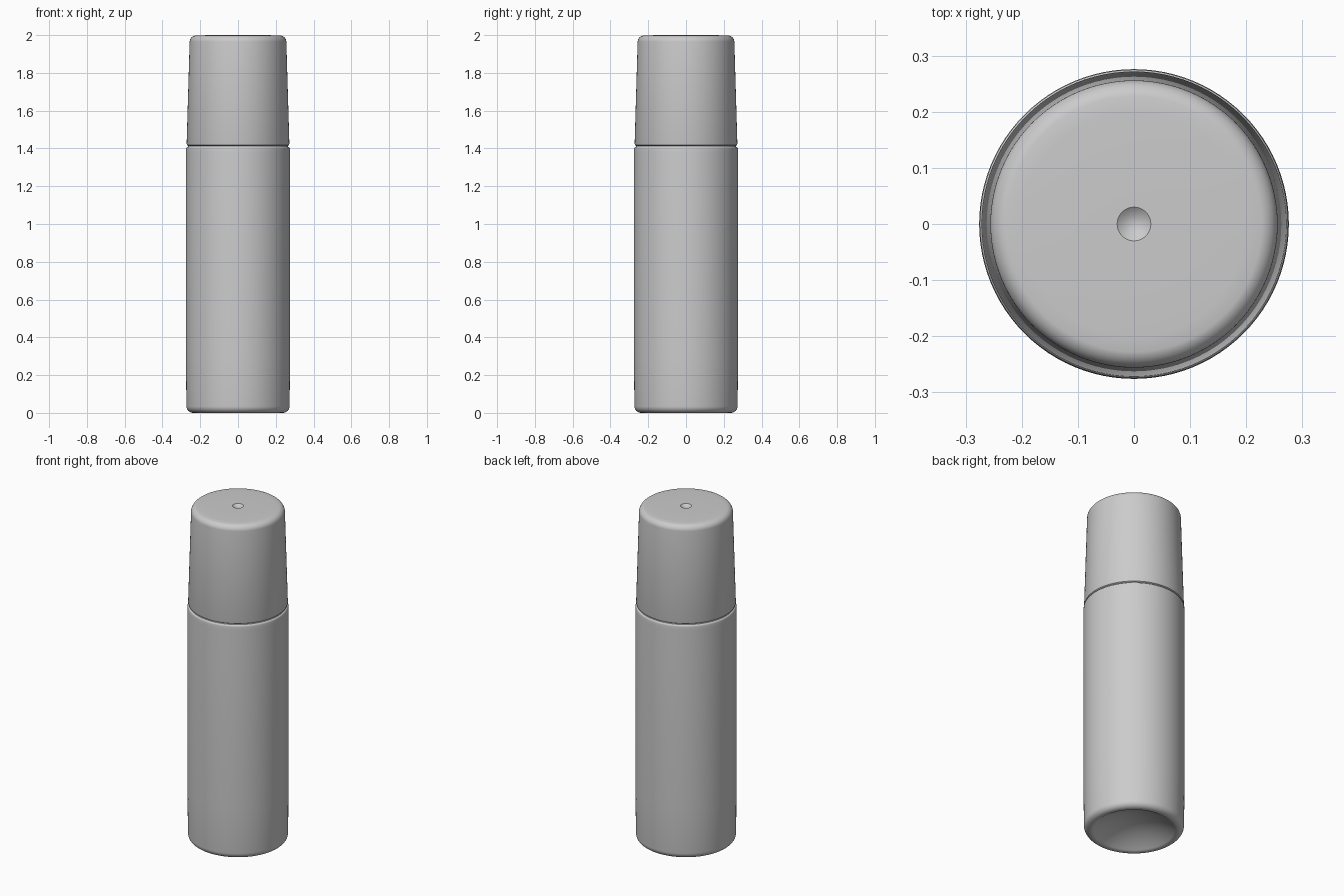
import bpy
import bmesh
import math

SEGMENTS = 96

cube = bpy.data.objects.get("Cube")
if cube:
    bpy.data.objects.remove(cube, do_unlink=True)

grey = bpy.data.materials.new("light grey plastic")
grey.use_nodes = True
colour = (0.6, 0.6, 0.6, 1)
grey.diffuse_color = colour
grey.node_tree.nodes["Principled BSDF"].inputs["Base Color"].default_value = colour


def arc(r, z, radius, start, end, steps=8):
    """Profile points along a rounded corner centred on (r, z)."""
    angles = [math.radians(start + (end - start) * i / steps) for i in range(steps + 1)]
    return [(r + radius * math.cos(a), z + radius * math.sin(a)) for a in angles]


def bowl(radius, z_rim, z_centre, steps=10):
    """Profile of a shallow bowl, from its centre to its rim."""
    return [(radius * i / steps, z_centre + (z_rim - z_centre) * (i / steps) ** 2)
            for i in range(steps + 1)]


def lathe(name, profile):
    """Spin a radius/height profile around the z axis."""
    bm = bmesh.new()
    verts = [bm.verts.new((r, 0, z)) for r, z in profile]
    edges = [bm.edges.new(pair) for pair in zip(verts, verts[1:])]
    bmesh.ops.spin(bm, geom=verts + edges, cent=(0, 0, 0), axis=(0, 0, 1),
                   angle=math.tau, steps=SEGMENTS, use_merge=True)
    bmesh.ops.remove_doubles(bm, verts=bm.verts, dist=0.0001)
    bmesh.ops.recalc_face_normals(bm, faces=bm.faces)
    # Open shells: make sure the tall side wall faces outwards
    wall = max(bm.faces, key=lambda f: f.calc_area())
    if wall.normal.dot(wall.calc_center_median()) < 0 and abs(wall.normal.z) < 0.5:
        bmesh.ops.reverse_faces(bm, faces=bm.faces)
    mesh = bpy.data.meshes.new(name)
    bm.to_mesh(mesh)
    bm.free()
    obj = bpy.data.objects.new(name, mesh)
    bpy.context.collection.objects.link(obj)
    mesh.materials.append(grey)
    bpy.ops.object.select_all(action="DESELECT")
    obj.select_set(True)
    bpy.context.view_layer.objects.active = obj
    bpy.ops.object.shade_smooth_by_angle(angle=math.radians(35))
    return obj


# Bottle body: hollowed base, rounded foot, straight wall, shoulder into the seam
seam = (0.264, 1.413)
lathe("bottle_body",
      bowl(0.22, 0.006, 0.075)
      + arc(0.238, 0.035, 0.035, -110, 0)
      + [(0.276, 0.3), (0.276, 1.38)]
      + arc(0.264, 1.398, 0.011, 0, 80, 5)
      + [seam])

# Cap: tapered wall, rounded crown, flat top with a small moulding dimple
lathe("cap",
      [seam, (0.27, 1.417), (0.272, 1.425)]
      + arc(0.222, 1.964, 0.034, 2, 80)
      + [(0.2, 1.999), (0.1, 2.0)]
      + bowl(0.03, 2.0, 1.988)[::-1])
